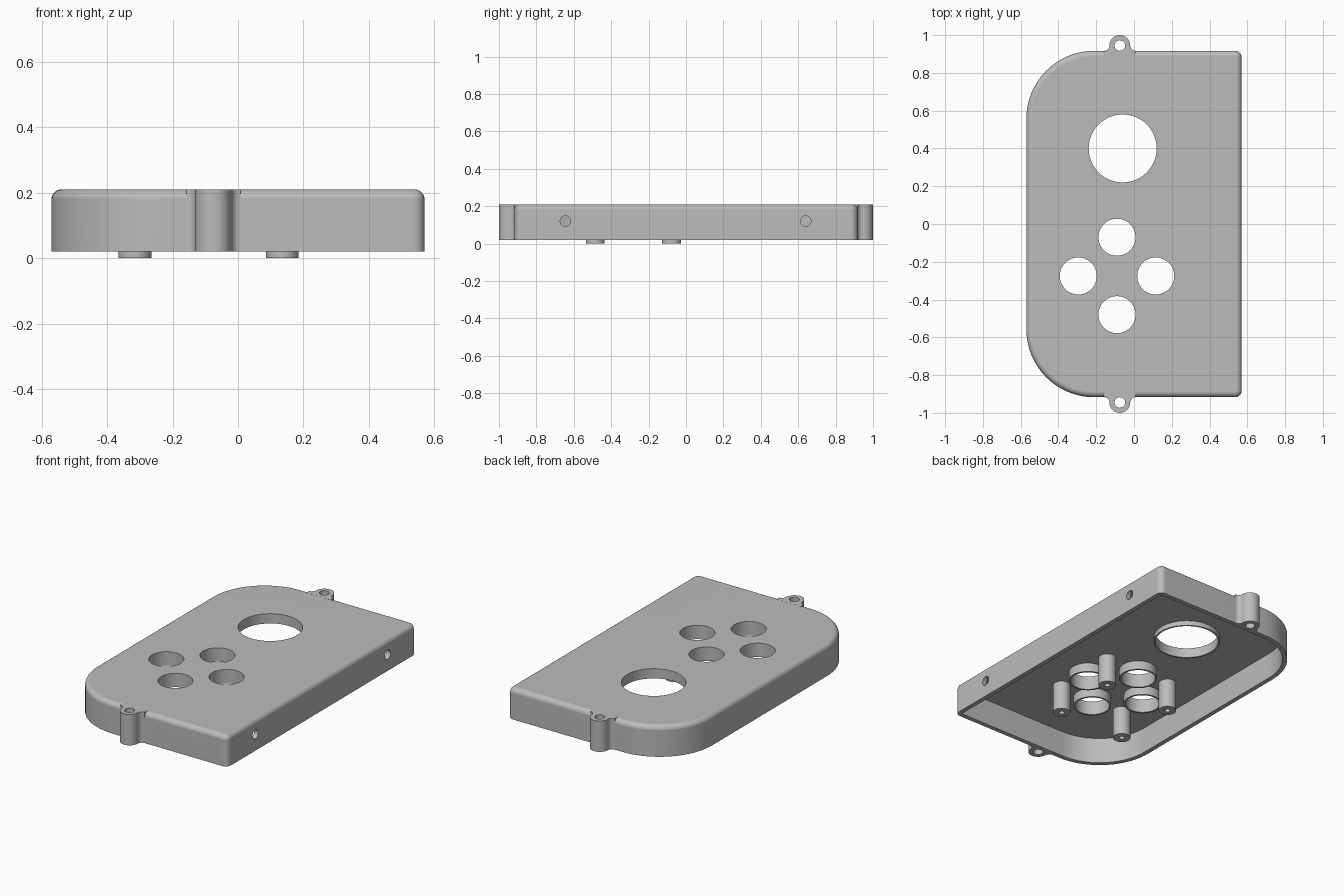
import bpy, bmesh
from math import sin, cos, pi, radians

if "Cube" in bpy.data.objects:
    bpy.data.objects.remove(bpy.data.objects["Cube"], do_unlink=True)

GREY = bpy.data.materials.new("plain grey")
GREY.use_nodes = True
GREY.diffuse_color = (0.5, 0.5, 0.5, 1)
GREY.node_tree.nodes["Principled BSDF"].inputs["Base Color"].default_value = (0.5, 0.5, 0.5, 1)

HALF_X, HALF_Y = 0.57, 0.917
BOTTOM, TOP, CEILING = 0.02, 0.21, 0.18
WALL, FILLET = 0.028, 0.03
LUG_X, LUG_Y, LUG_R, LUG_HOLE = -0.075, 0.945, 0.055, 0.028


def make_object(name, bm):
    bmesh.ops.recalc_face_normals(bm, faces=bm.faces[:])
    mesh = bpy.data.meshes.new(name)
    bm.to_mesh(mesh)
    bm.free()
    obj = bpy.data.objects.new(name, mesh)
    bpy.context.collection.objects.link(obj)
    mesh.materials.append(GREY)
    return obj


def activate(obj):
    bpy.ops.object.select_all(action='DESELECT')
    obj.select_set(True)
    bpy.context.view_layer.objects.active = obj


def smooth(obj):
    activate(obj)
    bpy.ops.object.shade_smooth_by_angle(angle=radians(32))
    mod = obj.modifiers.new("even_shading", 'WEIGHTED_NORMAL')
    mod.keep_sharp = True


def arc(cx, cy, r, a0, a1, n):
    angles = [radians(a0 + (a1 - a0) * i / n) for i in range(n + 1)]
    return [(cx + r * cos(a), cy + r * sin(a)) for a in angles]


def stack(name, layers, closed=False):
    """Join equal outlines, given as (points, z), into a solid or a closed ring."""
    bm = bmesh.new()
    loops = [[bm.verts.new((x, y, z)) for x, y in pts] for pts, z in layers]
    pairs = list(zip(loops, loops[1:]))
    if closed:
        pairs.append((loops[-1], loops[0]))
    else:
        bm.faces.new(loops[0])
        bm.faces.new(loops[-1])
    for low, high in pairs:
        n = len(low)
        for i in range(n):
            j = (i + 1) % n
            bm.faces.new((low[i], low[j], high[j], high[i]))
    return make_object(name, bm)


def circle(x, y, r, n=48):
    return arc(x, y, r, 0, 360, n)[:-1]


def tube(name, x, y, outer, inner, z0, z1):
    o, i = circle(x, y, outer), circle(x, y, inner)
    smooth(stack(name, [(o, z0), (o, z1), (i, z1), (i, z0)], closed=True))


def drill(obj, cutter):
    cutter.hide_render = True
    mod = obj.modifiers.new("hole", 'BOOLEAN')
    mod.operation = 'DIFFERENCE'
    mod.solver = 'EXACT'
    mod.object = cutter
    activate(obj)
    bpy.ops.object.modifier_apply(modifier=mod.name)
    bpy.data.objects.remove(cutter, do_unlink=True)


def outline(inset):
    """Plan of the case: wide curves on one long side, tight corners on the other."""
    pts = []
    for sx, sy, r, start, n in ((1, 1, 0.035, 0, 6), (-1, 1, 0.36, 90, 24),
                                (-1, -1, 0.36, 180, 24), (1, -1, 0.035, 270, 6)):
        pts += arc(sx * (HALF_X - r), sy * (HALF_Y - r), r - inset, start, start + 90, n)
    return pts


# Hollow case with a rounded top edge
layers = [(outline(WALL), CEILING), (outline(WALL), BOTTOM), (outline(0), BOTTOM)]
for k in range(7):
    a = k / 6 * pi / 2
    layers.append((outline(FILLET * (1 - cos(a))), TOP - FILLET + FILLET * sin(a)))
case = stack("case_shell", layers)

# Openings in the top: a large one and a diamond of four
openings = [("stick", -0.06, 0.40, 0.18, 0.01, 0.03)]
for label, dx, dy in (("upper", 0, 1), ("lower", 0, -1), ("right", -1, 0), ("left", 1, 0)):
    openings.append((label + "_button", -0.09 + 0.205 * dx, -0.275 + 0.205 * dy,
                     0.098, 0.011, 0.055))
for label, x, y, r, rim, depth in openings:
    pts = circle(x, y, r)
    drill(case, stack("cutter", [(pts, 0.1), (pts, 0.3)]))
    tube(label + "_collar", x, y, r + rim, r, CEILING - depth, CEILING)

# Screw holes through the flat side wall
for y in (-0.645, 0.64):
    pts = circle(0, 0, 0.028, 32)
    cutter = stack("cutter", [(pts, -0.1), (pts, 0.1)])
    cutter.rotation_euler = (0, pi / 2, 0)
    cutter.location = (HALF_X, y, 0.12)
    bpy.context.view_layer.update()
    drill(case, cutter)
smooth(case)

# Screw posts under the top
for row, y in (("front", -0.485), ("back", -0.077)):
    for side, x in (("right", -0.315), ("left", 0.135)):
        tube(f"{row}_{side}_post", x, y, 0.05, 0.016, 0, CEILING + 0.005)

# Screw lugs at both ends, flared into the wall
flare = LUG_Y - HALF_Y
reach = LUG_R + flare
for name, s in (("back_lug", 1), ("front_lug", -1)):
    plan = [(reach, HALF_Y - 0.027)]
    plan += arc(reach, LUG_Y, flare, 270, 180, 8)
    plan += arc(0, LUG_Y, LUG_R, 0, 180, 32)[1:-1]
    plan += arc(-reach, LUG_Y, flare, 0, -90, 8)
    plan += [(-reach, HALF_Y - 0.027)]
    plan = [(LUG_X + x, s * y) for x, y in plan]
    lug = stack(name, [(plan, BOTTOM), (plan, TOP)])
    pts = circle(LUG_X, s * LUG_Y, LUG_HOLE, 32)
    drill(lug, stack("cutter", [(pts, -0.1), (pts, 0.4)]))
    smooth(lug)
